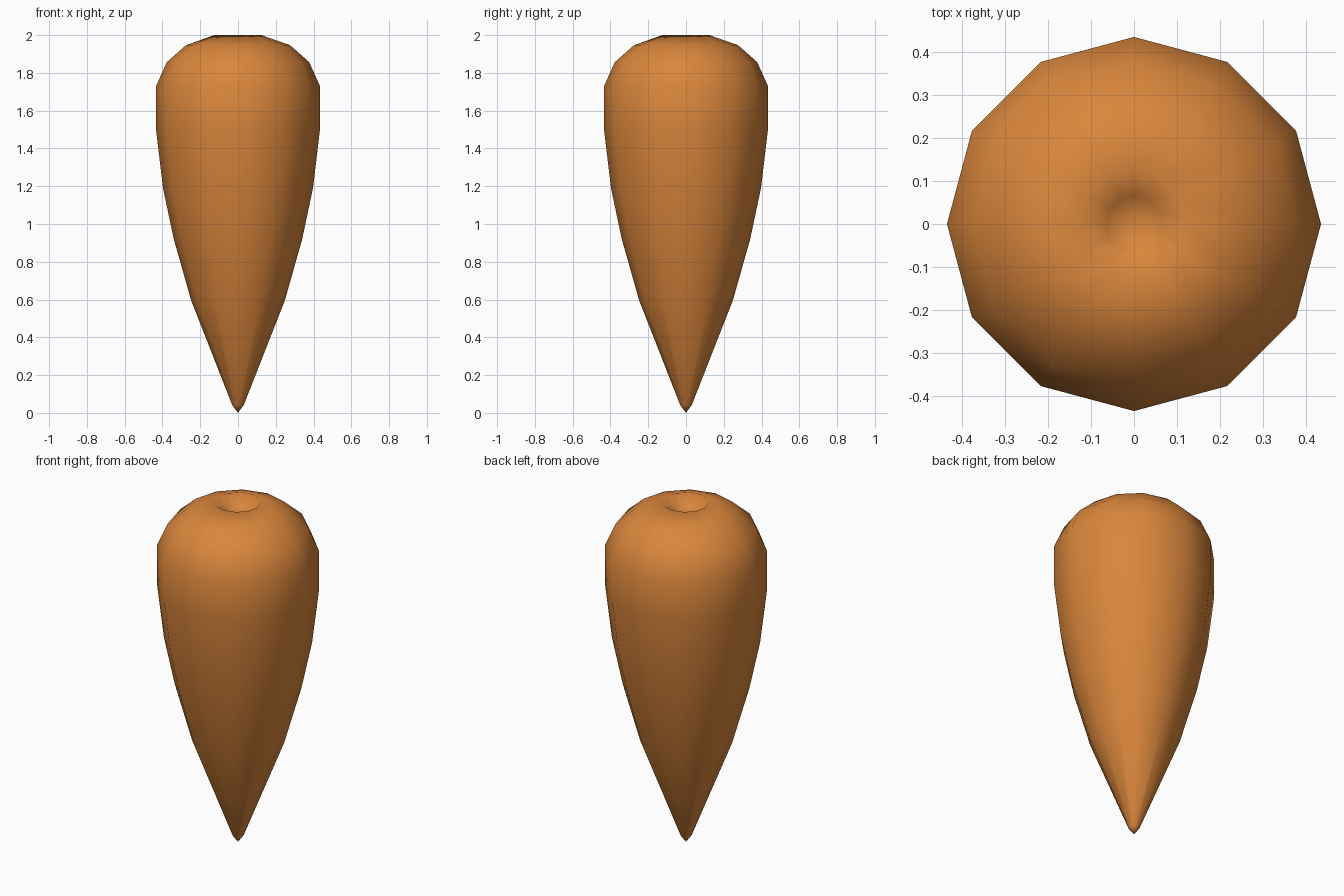
import bpy, bmesh, math

if "Cube" in bpy.data.objects:
    bpy.data.objects.remove(bpy.data.objects["Cube"])

SIDES = 12
# Root outline as (radius, height), from above the tip to the stem dimple
PROFILE = [(0.03, 0.04), (0.248, 0.595), (0.34, 0.92), (0.397, 1.19),
           (0.434, 1.5), (0.434, 1.73), (0.377, 1.857), (0.275, 1.947),
           (0.125, 2.0), (0.065, 1.945)]


def lathe(name, profile, bottom_z, top_z, material):
    bm = bmesh.new()
    rings = []
    for r, z in profile:
        rings.append([bm.verts.new((r * math.cos(math.tau * i / SIDES),
                                    r * math.sin(math.tau * i / SIDES), z))
                      for i in range(SIDES)])
    bottom = bm.verts.new((0, 0, bottom_z))
    top = bm.verts.new((0, 0, top_z))
    for i in range(SIDES):
        j = (i + 1) % SIDES
        bm.faces.new((bottom, rings[0][j], rings[0][i]))
        for a, b in zip(rings, rings[1:]):
            bm.faces.new((a[i], a[j], b[j], b[i]))
        bm.faces.new((rings[-1][i], rings[-1][j], top))
    for f in bm.faces:
        f.smooth = True
    mesh = bpy.data.meshes.new(name)
    bm.to_mesh(mesh)
    bm.free()
    mesh.materials.append(material)
    obj = bpy.data.objects.new(name, mesh)
    bpy.context.collection.objects.link(obj)
    return obj


orange = bpy.data.materials.new("orange")
orange.diffuse_color = (0.7, 0.24, 0.045, 1)
orange.use_nodes = True
orange.node_tree.nodes["Principled BSDF"].inputs["Base Color"].default_value = orange.diffuse_color

# Tapered carrot root with a sunken stem dimple
lathe("carrot_root", PROFILE, 0.0, 1.925, orange)
